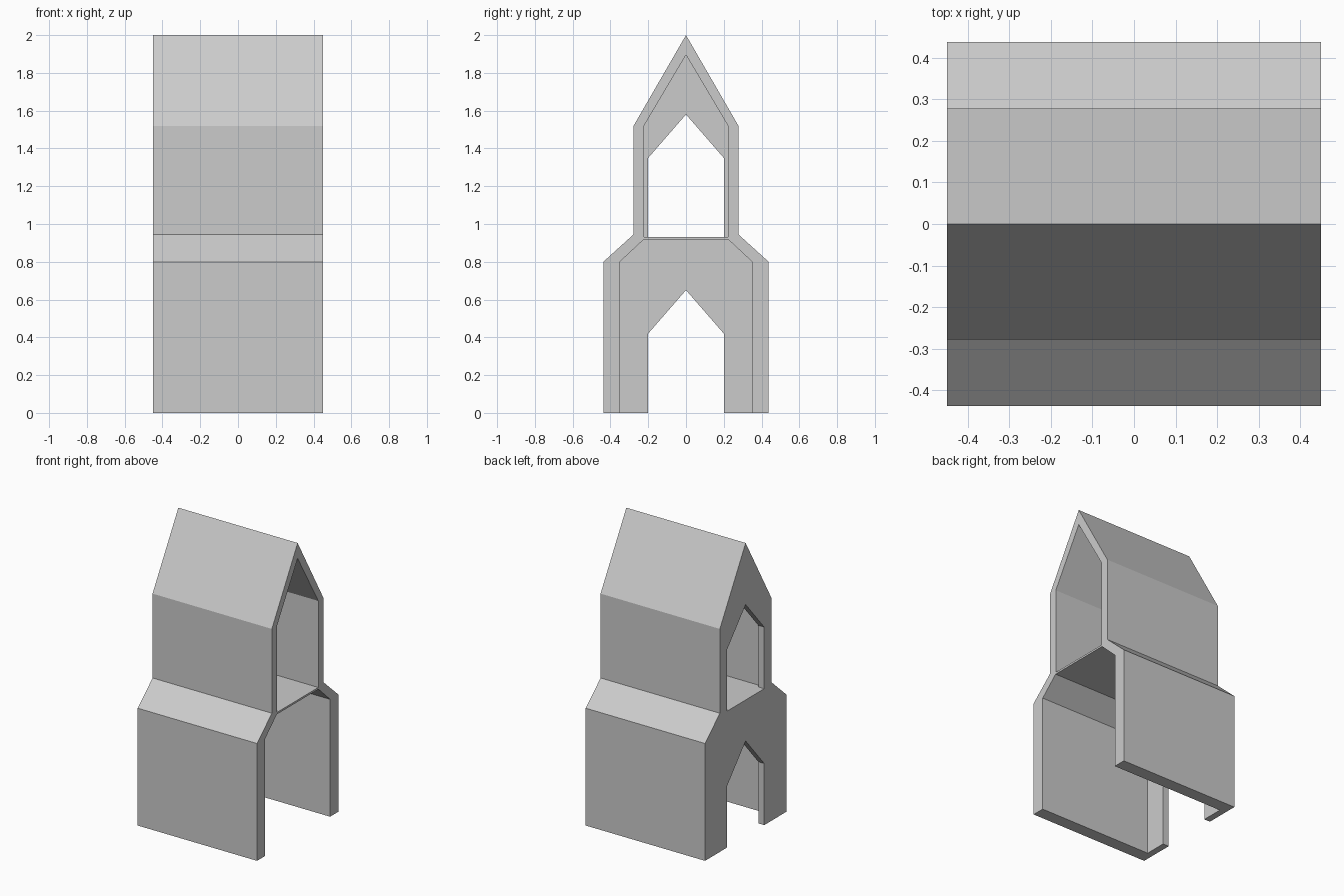
import bpy
import bmesh

if "Cube" in bpy.data.objects:
    bpy.data.objects.remove(bpy.data.objects["Cube"])

X0, X1 = -0.45, 0.45      # length of the house
WALL = 0.045              # thickness of the end wall at -x


def prism(name, half, x0, x1):
    """Mirror a half profile of (y, z) points about y = 0 and extrude it along x."""
    profile = half + [(-y, z) for y, z in reversed(half) if y > 0]
    bm = bmesh.new()
    face = bm.faces.new([bm.verts.new((x0, y, z)) for y, z in profile])
    ext = bmesh.ops.extrude_face_region(bm, geom=[face])
    moved = [v for v in ext["geom"] if isinstance(v, bmesh.types.BMVert)]
    bmesh.ops.translate(bm, verts=moved, vec=(x1 - x0, 0, 0))
    bmesh.ops.recalc_face_normals(bm, faces=bm.faces)
    mesh = bpy.data.meshes.new(name)
    bm.to_mesh(mesh)
    bm.free()
    obj = bpy.data.objects.new(name, mesh)
    bpy.context.collection.objects.link(obj)
    return obj


def cut(target, cutter):
    """Subtract the cutter from the target and remove it."""
    cutter.hide_render = True
    mod = target.modifiers.new(cutter.name, 'BOOLEAN')
    mod.operation = 'DIFFERENCE'
    mod.solver = 'EXACT'
    mod.object = cutter
    bpy.context.view_layer.objects.active = target
    bpy.ops.object.modifier_apply(modifier=mod.name)
    bpy.data.objects.remove(cutter)


# Outer body: wide ground storey, sloped shoulder, narrow upper storey, gable roof
house = prism("house_shell", [(0.4375, 0), (0.4375, 0.80), (0.2775, 0.945),
                              (0.2775, 1.52), (0, 2.0)], X0, X1)

# Rooms, open at the +x end (the lower one is open underneath too)
cut(house, prism("lower_room", [(0.35, -0.1), (0.35, 0.80), (0.225, 0.917)],
                 X0 + WALL, X1 + 0.1))
cut(house, prism("upper_room", [(0.2225, 0.93), (0.2225, 1.52), (0, 1.895)],
                 X0 + WALL, X1 + 0.1))

# Pointed doorway and window through the end wall
cut(house, prism("doorway", [(0.2, -0.1), (0.2, 0.42), (0, 0.65)],
                 X0 - 0.1, X0 + WALL + 0.1))
cut(house, prism("window", [(0.2, 0.93), (0.2, 1.35), (0, 1.58)],
                 X0 - 0.1, X0 + WALL + 0.1))
